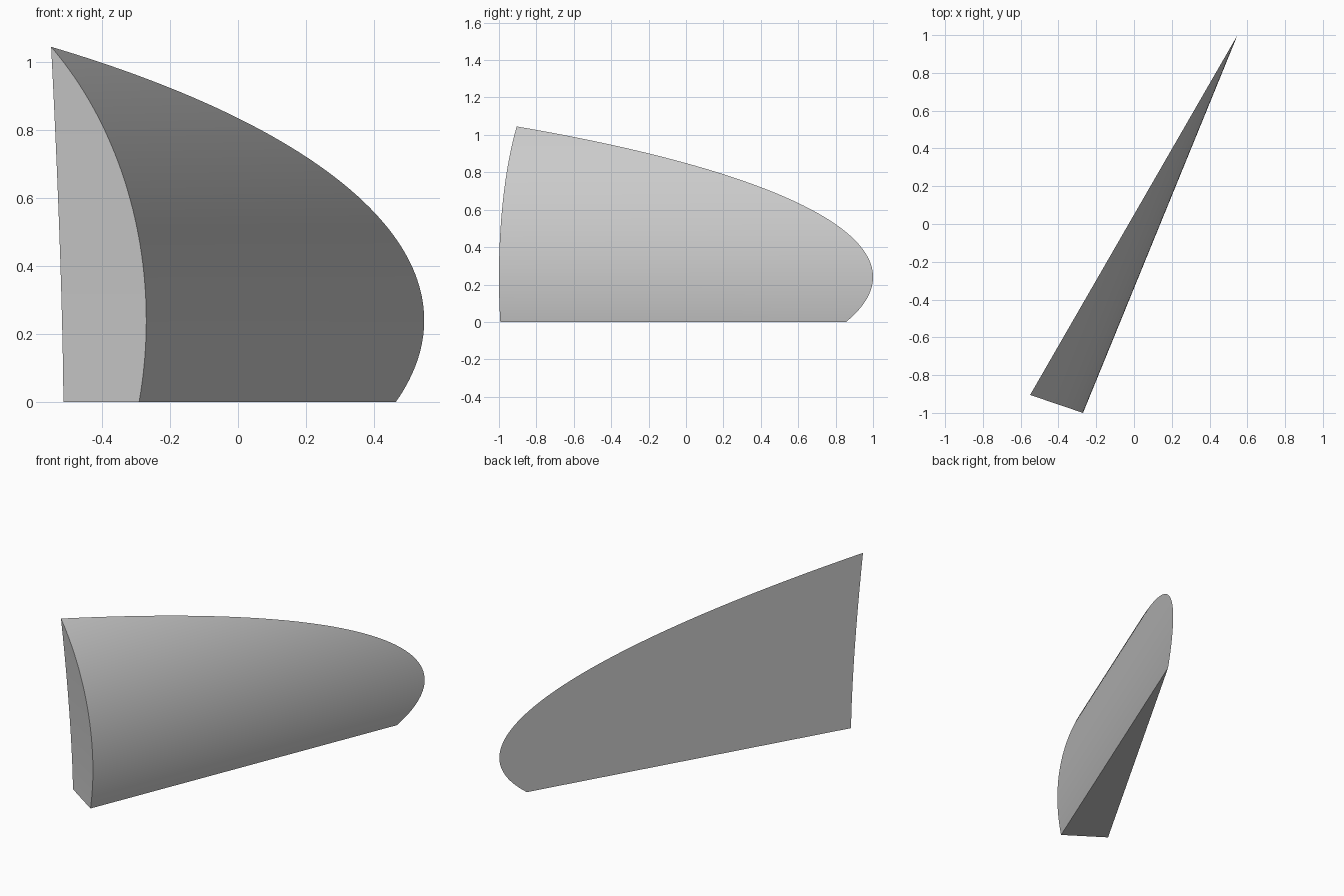
import bpy, bmesh, math
from mathutils import Vector

cube = bpy.data.objects.get("Cube")
if cube:
    bpy.data.objects.remove(cube, do_unlink=True)

HEIGHT, BULGE_Z, RADIUS = 1.045, 0.24, 1.1
APEX = Vector((-0.55, -0.905))      # top corner in plan
TIP = Vector((0.548, 1.0))          # far rounded end in plan
NOSE_X = -0.27                      # widest point of the end face
SLOPE = 2.445                       # plan direction of the curved side
STEPS = 64


def sag(z):
    return RADIUS - math.sqrt(RADIUS ** 2 - (z - BULGE_Z) ** 2)


def section(z):
    """Plan triangle at one height: inner corner, outer corner, far tip."""
    f = sag(z) / sag(HEIGHT)
    tip = TIP.lerp(APEX, f)
    outer_x = NOSE_X + (APEX.x - NOSE_X) * f
    outer = Vector((outer_x, tip.y + (outer_x - tip.x) * SLOPE))
    inner_x = -0.514 + (APEX.x + 0.514) * (z / HEIGHT) ** 1.5
    inner = TIP.lerp(APEX, (TIP.x - inner_x) / (TIP.x - APEX.x))
    return [p.to_3d() + Vector((0, 0, z)) for p in (inner, outer, tip)]


# Wedge: stacked triangular sections closing at the apex
bm = bmesh.new()
rows = [[bm.verts.new(p) for p in section(HEIGHT * i / STEPS)] for i in range(STEPS)]
apex = bm.verts.new((APEX.x, APEX.y, HEIGHT))
bm.faces.new(rows[0][::-1])
for low, high in zip(rows, rows[1:]):
    for a in range(3):
        b = (a + 1) % 3
        bm.faces.new((low[a], low[b], high[b], high[a]))
for a in range(3):
    bm.faces.new((rows[-1][a], rows[-1][(a + 1) % 3], apex))
bmesh.ops.recalc_face_normals(bm, faces=bm.faces)

mesh = bpy.data.meshes.new("curved_wedge")
bm.to_mesh(mesh)
bm.free()
wedge = bpy.data.objects.new("curved_wedge", mesh)
bpy.context.collection.objects.link(wedge)

# Plain grey finish
grey = bpy.data.materials.new("plain_grey")
grey.use_nodes = True
colour = (0.6, 0.6, 0.6, 1)
grey.diffuse_color = colour
grey.node_tree.nodes["Principled BSDF"].inputs["Base Color"].default_value = colour
mesh.materials.append(grey)

# Smooth curves, crisp borders
bpy.ops.object.select_all(action="DESELECT")
wedge.select_set(True)
bpy.context.view_layer.objects.active = wedge
bpy.ops.object.shade_smooth_by_angle(angle=math.radians(30))
